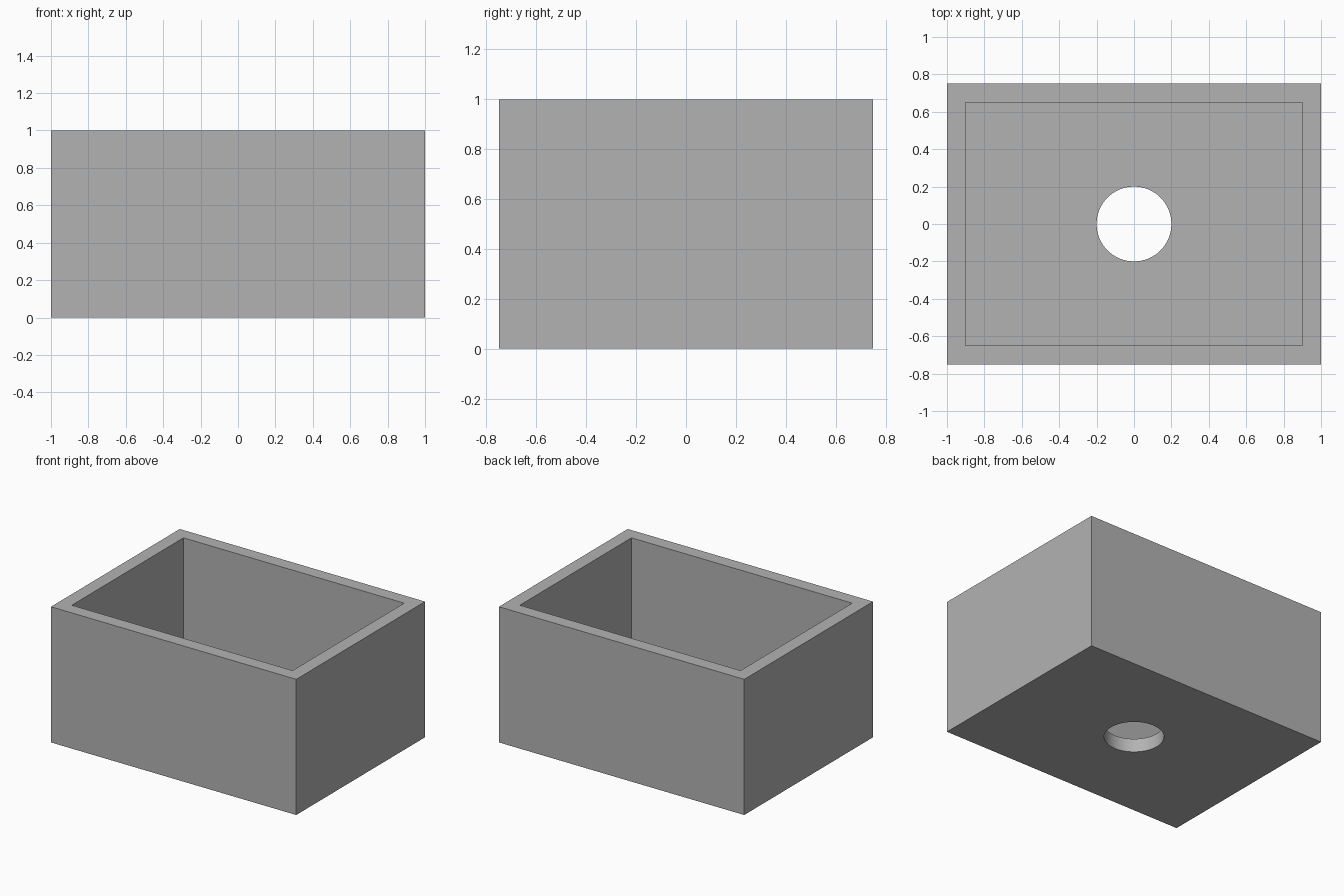
import bpy

cube = bpy.data.objects.get("Cube")
if cube:
    bpy.data.objects.remove(cube, do_unlink=True)

LENGTH, WIDTH, HEIGHT = 2.0, 1.5, 1.0
WALL = 0.1
HOLE_RADIUS = 0.2

# Plain grey material
grey = bpy.data.materials.new("plain_grey")
grey.use_nodes = True
colour = (0.45, 0.45, 0.45, 1)
grey.diffuse_color = colour
grey.node_tree.nodes["Principled BSDF"].inputs["Base Color"].default_value = colour


def block(name, size, bottom):
    """Box centred in plan, with its underside at the given height."""
    bpy.ops.mesh.primitive_cube_add(size=1, location=(0, 0, bottom + size[2] / 2))
    ob = bpy.context.object
    ob.name = name
    ob.scale = size
    bpy.ops.object.transform_apply(location=True, rotation=False, scale=True)
    ob.data.materials.append(grey)
    return ob


def cut(target, cutter):
    """Subtract the cutter from the target, then discard it."""
    cutter.hide_render = True
    mod = target.modifiers.new("cut", "BOOLEAN")
    mod.operation = "DIFFERENCE"
    mod.solver = "EXACT"
    mod.object = cutter
    bpy.context.view_layer.objects.active = target
    bpy.ops.object.modifier_apply(modifier=mod.name)
    bpy.data.objects.remove(cutter, do_unlink=True)


# Outer box
box = block("open_box", (LENGTH, WIDTH, HEIGHT), 0)

# Open cavity, leaving walls and floor of equal thickness
cut(box, block("cavity_cutter", (LENGTH - 2 * WALL, WIDTH - 2 * WALL, HEIGHT), WALL))

# Round drain hole through the floor
bpy.ops.mesh.primitive_cylinder_add(vertices=64, radius=HOLE_RADIUS, depth=4 * WALL)
drain = bpy.context.object
drain.name = "drain_cutter"
drain.data.materials.append(grey)
cut(box, drain)

# Smooth the hole wall, keep the box edges crisp
bpy.ops.object.select_all(action="DESELECT")
box.select_set(True)
bpy.context.view_layer.objects.active = box
bpy.ops.object.shade_smooth_by_angle()
